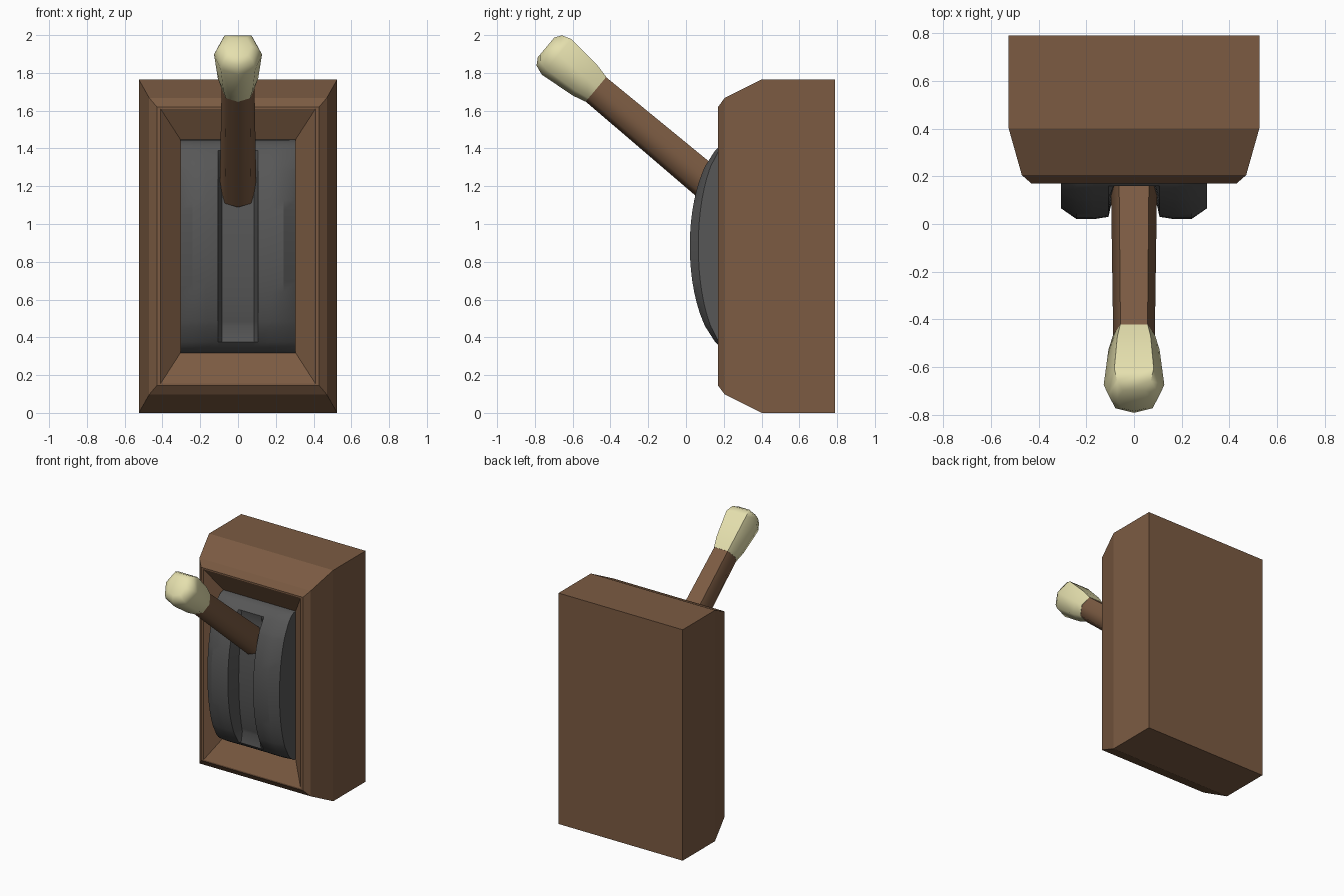
import bpy, bmesh
from math import cos, sin, sqrt, pi, asin, radians
from mathutils import Vector

if "Cube" in bpy.data.objects:
    bpy.data.objects.remove(bpy.data.objects["Cube"])

ZC = 0.8825      # mid height of the housing
YF = 0.26        # depth of the recess floor


def material(name, col):
    m = bpy.data.materials.new(name)
    m.diffuse_color = (*col, 1)
    m.use_nodes = True
    m.node_tree.nodes["Principled BSDF"].inputs["Base Color"].default_value = m.diffuse_color
    return m


brown = material("brown wood", (0.20, 0.105, 0.055))
dark = material("dark metal", (0.095, 0.095, 0.095))
cream = material("cream grip", (0.78, 0.74, 0.42))


def loft(name, rings, mat, smooth=None, closed=True, caps=True):
    """Join consecutive rings of points with quads."""
    bm = bmesh.new()
    vs = [[bm.verts.new(p) for p in r] for r in rings]
    n = len(rings[0])
    for a, b in zip(vs, vs[1:]):
        for i in range(n if closed else n - 1):
            j = (i + 1) % n
            bm.faces.new((a[i], a[j], b[j], b[i]))
    if caps:
        bm.faces.new(vs[0][::-1])
        bm.faces.new(vs[-1])
    bmesh.ops.recalc_face_normals(bm, faces=bm.faces)
    me = bpy.data.meshes.new(name)
    bm.to_mesh(me)
    bm.free()
    me.materials.append(mat)
    ob = bpy.data.objects.new(name, me)
    bpy.context.collection.objects.link(ob)
    if smooth:
        bpy.ops.object.select_all(action='DESELECT')
        ob.select_set(True)
        bpy.context.view_layer.objects.active = ob
        bpy.ops.object.shade_smooth_by_angle(angle=radians(smooth))
    return ob


# Housing: rectangles stepped from the back, over the bevels, into the recess
levels = [(0.79, 0.525, 0.8825), (0.40, 0.525, 0.8825), (0.205, 0.47, 0.785),
          (0.17, 0.43, 0.738), (0.17, 0.41, 0.7275), (YF, 0.305, 0.565)]
loft("housing", [[(sx * w, y, ZC + sz * h)
                  for sx, sz in ((-1, -1), (1, -1), (1, 1), (-1, 1))]
                 for y, w, h in levels], brown)

# Curved guide plate: half-elliptic rows, with a slot sunk into the middle
A, SLOT_OUT, SLOT_IN = 0.565, 0.507, 0.425
angles = [-pi / 2 + pi * i / 28 for i in range(29)]
angles = [t for t in angles if not 0.72 < abs(sin(t)) < 0.93]
angles += [s * asin(d / A) for s in (-1, 1) for d in (SLOT_OUT, SLOT_IN)]
half = [(0.305, 0.0), (0.305, 0.195), (0.24, 0.24), (0.17, 0.24),
        (0.107, 0.23), (0.085, None)]
columns = [(-x, b) for x, b in half] + half[::-1]
rows = []
for t in sorted(angles):
    dz = A * sin(t)
    row = []
    for x, b in columns:
        if b is None:
            b = 0.13 if abs(dz) < SLOT_IN + 0.001 else 0.23
        row.append((x, YF - b * cos(t), ZC + dz))
    rows.append(row)
loft("guide_plate", rows, dark, smooth=32, closed=False, caps=False)

# Lever: a seven-sided section swept along a tilted axis
axis = Vector((0, -0.767, 0.642))
up = Vector((0, 0.642, 0.767))
side = Vector((1, 0, 0))
joint = Vector((0, -0.475, 1.715))
section = [(0, -1), (0.72, -0.72), (1, 0.1), (0.65, 0.93),
           (-0.65, 0.93), (-1, 0.1), (-0.72, -0.72)]


def sweep(name, stations, mat, angle):
    return loft(name, [[joint + axis * d + side * (x * r) + up * (n * r)
                        for x, n in section] for d, r in stations],
                mat, smooth=angle)


sweep("lever_rod", [(-0.86, 0.097), (0.02, 0.087)], brown, 60)
sweep("lever_grip", [(0, 0.089), (0.075, 0.107), (0.27, 0.127),
                     (0.322, 0.108), (0.345, 0.07)], cream, 60)
